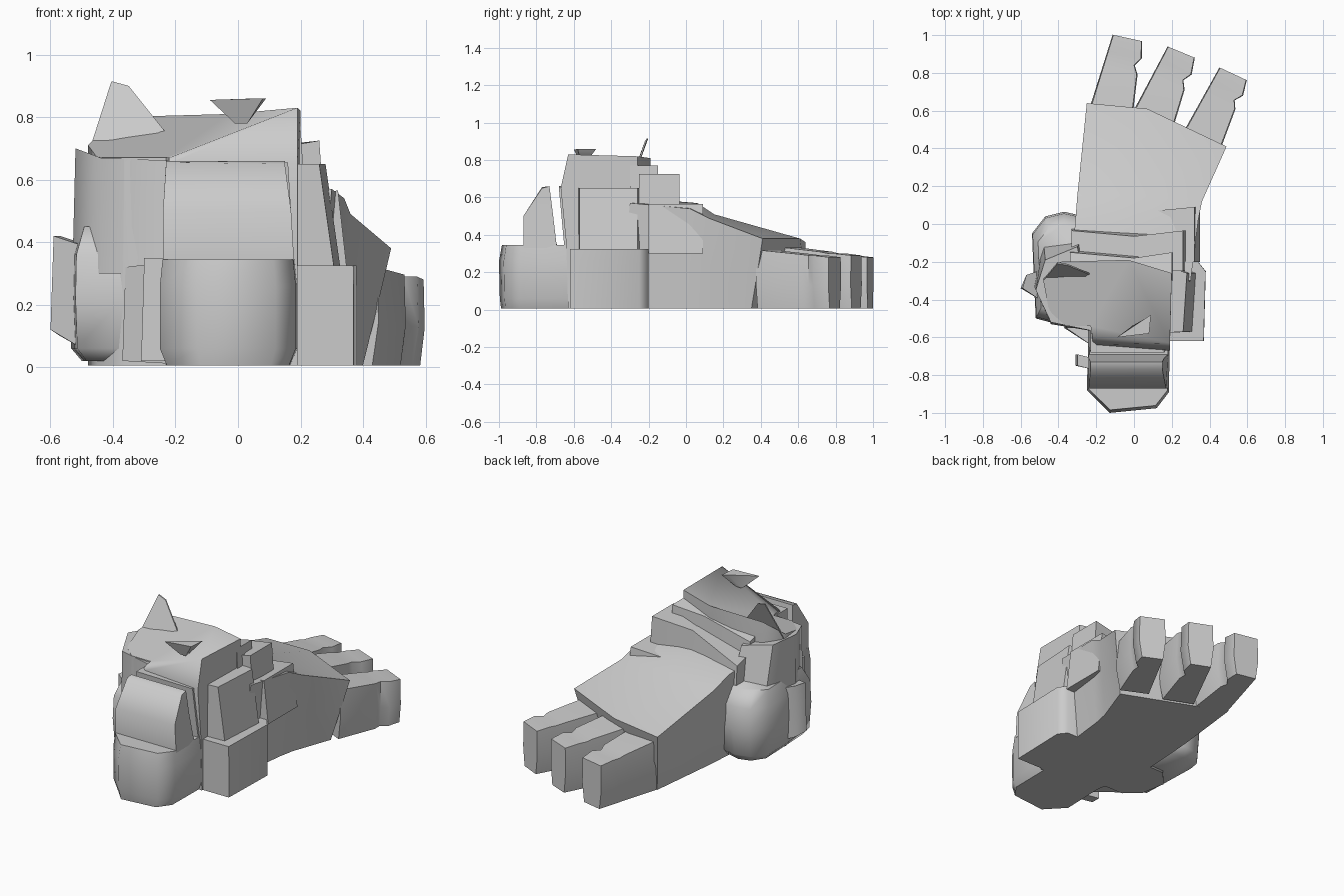
import bpy, bmesh, math

if "Cube" in bpy.data.objects:
    bpy.data.objects.remove(bpy.data.objects["Cube"])

skin = bpy.data.materials.new("plain grey")
skin.diffuse_color = (0.6, 0.6, 0.6, 1)
skin.use_nodes = True
skin.node_tree.nodes["Principled BSDF"].inputs["Base Color"].default_value = skin.diffuse_color
Z0 = 0.006


def loft(name, rings, angle=62):
    """Skin a stack of equal-length 3D rings and cap both ends."""
    bm = bmesh.new()
    vs = [[bm.verts.new(p) for p in r] for r in rings]
    n = len(vs[0])
    for a, b in zip(vs, vs[1:]):
        for i in range(n):
            j = (i + 1) % n
            bm.faces.new((a[i], a[j], b[j], b[i]))
    bm.faces.new(vs[0][::-1])
    bm.faces.new(vs[-1])
    bmesh.ops.recalc_face_normals(bm, faces=bm.faces)
    me = bpy.data.meshes.new(name)
    bm.to_mesh(me)
    bm.free()
    me.materials.append(skin)
    ob = bpy.data.objects.new(name, me)
    bpy.context.collection.objects.link(ob)
    bpy.context.view_layer.objects.active = ob
    ob.select_set(True)
    bpy.ops.object.shade_smooth_by_angle(angle=math.radians(angle))
    ob.select_set(False)
    return ob


def stack(name, outline, levels):
    """Outline (x, y) stacked at levels (z, scale x, scale y) about its centre."""
    cx = (min(p[0] for p in outline) + max(p[0] for p in outline)) / 2
    cy = (min(p[1] for p in outline) + max(p[1] for p in outline)) / 2
    return loft(name, [[(cx + (x - cx) * sx, cy + (y - cy) * sy, z) for x, y in outline]
                       for z, sx, sy in levels])


def plate(name, pts, shift):
    return loft(name, [pts, [tuple(a + b for a, b in zip(p, shift)) for p in pts]])


# Instep: sections running from the ankle to the slanted toe line
def section(left, mid, right, zl, zm, zr, sole_l, sole_r):
    return [(*sole_l, Z0), (*left, zl * 0.5), (*left, zl), (*mid, zm),
            (*right, zr), (right[0] * .5 + sole_r[0] * .5, right[1] * .5 + sole_r[1] * .5, zr * 0.5),
            (*sole_r, Z0)]


loft("instep", [
    section((-.34, -.3), (0, -.3), (.3, -.3), .57, .6, .57, (-.3, -.35), (.25, -.35)),
    section((-.31, .02), (0, .06), (.34, .02), .53, .57, .54, (-.28, .02), (.29, .0)),
    section((-.30, .15), (.02, .15), (.36, .12), .48, .51, .49, (-.27, .15), (.31, .1)),
    section((-.25, .64), (.07, .61), (.49, .41), .36, .38, .38, (-.22, .6), (.40, .35))])


# Toes: knuckle, notch on the outer side and blunt tip
def toe(name, root, tip, w0, w1, h0, h1):
    dx, dy = tip[0] - root[0], tip[1] - root[1]
    d = math.hypot(dx, dy)
    nx, ny = dy / d, -dx / d
    rings = []
    for t, k, h in ((0, 1, h0), (.60, .98, h0 * .4 + h1 * .6),
                    (.70, .75, h1 + .01), (.80, 1.12, h1 + .01), (1, 1, h1)):
        cx, cy = root[0] + dx * t, root[1] + dy * t
        w = w0 + (w1 - w0) * t
        wr = w * k
        prof = ((-w * .8, Z0), (-w, h * .45), (-w * .95, h), (wr * .95, h),
                (wr, h * .45), (wr * .8, Z0))
        rings.append([(cx + nx * s, cy + ny * s, z) for s, z in prof])
    loft(name, rings)


toe("inner_toe", (-.13, .55), (-.035, .985), .12, .08, .33, .28)
toe("middle_toe", (.08, .50), (.25, .91), .12, .078, .34, .29)
toe("outer_toe", (.35, .42), (.525, .795), .11, .08, .32, .28)

# Ankle column with a rim that dips at the inner rear
ankle = [(-.22, -.60), (.19, -.63), (.20, -.26), (-.03, -.19), (-.39, -.2),
         (-.48, -.30), (-.45, -.46), (-.36, -.54), (-.23, -.54)]
rim = (.67, .83, .82, .81, .80, .71, .67, .67, .67)
loft("ankle", [[(x, y, Z0) for x, y in ankle],
               [(x, y - .01, .35) for x, y in ankle],
               [(x, y - (.04 if y < -.55 else 0), .65) for x, y in ankle],
               [(x, y, z) for (x, y), z in zip(ankle, rim)]])

# Heel block and the wedge above it
heel = [(-.24, -.55), (-.25, -.88), (-.13, -1.0), (.12, -.975), (.185, -.89), (.19, -.55)]
stack("heel", heel, [(Z0, .9, .95), (.06, 1, .98), (.26, 1, 1), (.345, .96, .93)])
loft("heel_wedge", [
    [(-.24, -.87, .33), (-.24, -.69, .33), (.18, -.69, .33), (.18, -.87, .33)],
    [(-.24, -.87, .50), (-.24, -.71, .50), (.16, -.71, .50), (.17, -.87, .50)],
    [(-.23, -.77, .655), (-.23, -.73, .66), (.15, -.73, .66), (.15, -.77, .65)]])
plate("heel_spur", [(-.22, -.77, .02), (-.31, -.75, .02), (-.30, -.75, .35), (-.22, -.77, .35)],
      (0, .06, 0))
plate("heel_strap", [(-.24, -.65, .33), (.18, -.65, .33), (.16, -.68, .655), (-.23, -.68, .66)],
      (0, .12, 0))

# Outer side: low block and the taller slab behind it
stack("outer_block", [(.1, -.62), (.37, -.62), (.38, -.25), (.34, -.2), (.1, -.2)],
      [(Z0, 1, 1), (.26, 1, 1), (.325, .99, 1)])
loft("outer_slab", [
    [(.1, -.58, .3), (.31, -.57, .3), (.33, -.26, .3), (.1, -.2, .3)],
    [(.1, -.58, .65), (.26, -.57, .65), (.28, -.26, .65), (.1, -.2, .65)]])

# Inner side: swelling, tall slab, rear slab and spur
lump = [(-.22, .03), (-.37, .065), (-.47, .04), (-.54, -.05), (-.53, -.3),
        (-.52, -.5), (-.37, -.54), (-.25, -.56)]
stack("inner_swelling", lump, [(.02, .75, .85), (.06, .96, .95), (.22, 1, 1), (.36, .98, .97),
                               (.45, .8, .78)])
loft("inner_slab", [
    [(-.53, -.33, .3), (-.44, -.53, .3), (-.2, -.57, .3), (-.25, -.05, .3), (-.48, -.08, .3)],
    [(-.52, -.35, .70), (-.44, -.52, .67), (-.2, -.57, .66), (-.3, -.12, .66), (-.47, -.19, .68)]])
loft("inner_spur", [
    [(-.6, -.34, .12), (-.5, -.4, .06), (-.48, -.25, .06), (-.57, -.27, .1)],
    [(-.59, -.34, .42), (-.5, -.4, .39), (-.48, -.24, .39), (-.57, -.27, .42)]])
plate("inner_rear_slab", [(-.37, -.55, .02), (-.2, -.66, .01), (-.2, -.66, .34), (-.36, -.55, .32)],
      (.05, .15, 0))

# Folds of skin, slanting down to the inner side, where the ankle meets the instep
for i, (y0, y1, xl, xr, zl, z) in enumerate(((-.3, -.13, -.34, .2, .68, .77),
                                             (-.25, -.015, -.33, .26, .57, .725),
                                             (-.2, .11, -.3, .32, .46, .565))):
    loft("ankle_fold_%d" % (i + 1), [
        [(xl, y0, .3), (xr + .03, y0, .3), (xr + .03, y1 - .02, .3), (0, y1, .3), (xl, y1, .3)],
        [(xl, y0, zl + .05), (xr, y0, z), (xr, y1 - .02, z), (0, y1 - .05, z - .03),
         (xl, y1 - .02, zl)]])

# Torn points on the rim
plate("rim_spike", [(-.48, -.30, .68), (-.23, -.30, .72), (-.23, -.27, .75), (-.35, -.22, .90),
                    (-.405, -.21, .915)], (0, .008, 0))
loft("rim_flap", [
    [(-.01, -.56, .78), (.03, -.56, .78), (.03, -.54, .78), (-.01, -.54, .78)],
    [(-.09, -.60, .855), (.08, -.58, .86), (.09, -.48, .86), (.06, -.50, .86)]])
